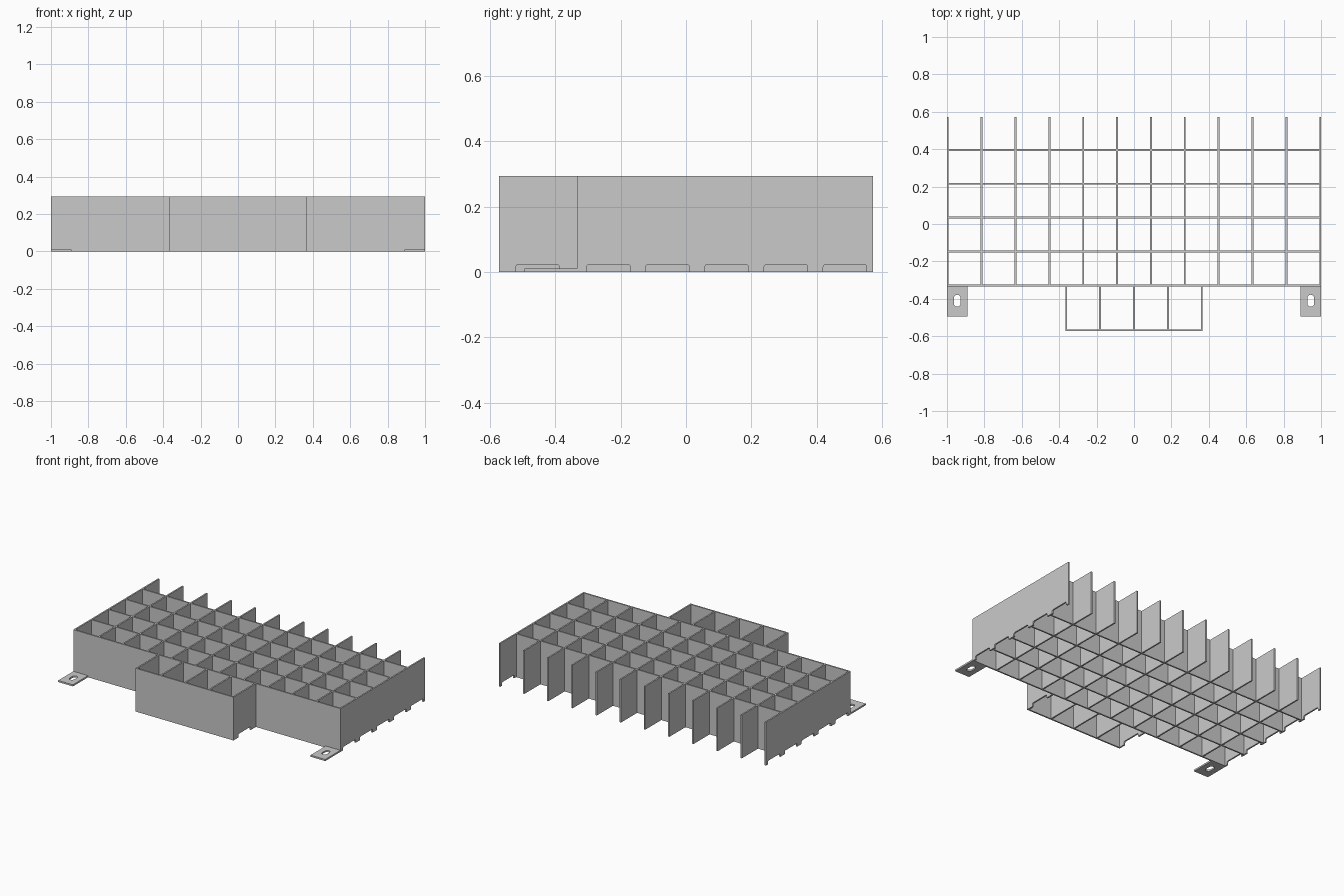
import bpy
import bmesh
from math import sin, cos, pi
from mathutils import Vector

cube = bpy.data.objects.get("Cube")
if cube:
    bpy.data.objects.remove(cube, do_unlink=True)

HEIGHT = 0.293
WALL = 0.01
PITCH = 0.181          # cell size
FRONT = -0.328         # centre line of the main front wall
BACK = 0.573
NOTCH_W, NOTCH_H, NOTCH_R = 0.133, 0.023, 0.008

grey = bpy.data.materials.new("plain grey")
grey.use_nodes = True
grey.diffuse_color = (0.59, 0.59, 0.59, 1)
grey.node_tree.nodes["Principled BSDF"].inputs["Base Color"].default_value = grey.diffuse_color


def finish(name, bm):
    bmesh.ops.recalc_face_normals(bm, faces=bm.faces)
    mesh = bpy.data.meshes.new(name)
    bm.to_mesh(mesh)
    bm.free()
    mesh.materials.append(grey)
    obj = bpy.data.objects.new(name, mesh)
    bpy.context.collection.objects.link(obj)


def push(bm, depth):
    """Give the flat faces of bm a thickness along the depth vector."""
    new = bmesh.ops.extrude_face_region(bm, geom=bm.faces[:], use_keep_orig=True)["geom"]
    bmesh.ops.translate(bm, vec=Vector(depth), verts=[v for v in new if isinstance(v, bmesh.types.BMVert)])


def extrude(name, points, depth):
    bm = bmesh.new()
    bm.faces.new([bm.verts.new(p) for p in points])
    push(bm, depth)
    finish(name, bm)


def arc(cx, cy, r, start, end, steps):
    return [(cx + r * cos(start + (end - start) * i / steps),
             cy + r * sin(start + (end - start) * i / steps)) for i in range(steps + 1)]


def divider(name, x, y0, y1, notches):
    """Wall running front to back, with round-cornered notches in its lower edge."""
    outline = [(y0, HEIGHT), (y0, 0)]
    top = NOTCH_H - NOTCH_R
    for c in notches:
        a, b = c - NOTCH_W / 2, c + NOTCH_W / 2
        outline.append((a, 0))
        outline += arc(a + NOTCH_R, top, NOTCH_R, pi, pi / 2, 3)
        outline += arc(b - NOTCH_R, top, NOTCH_R, pi / 2, 0, 3)
        outline.append((b, 0))
    outline += [(y1, 0), (y1, HEIGHT)]
    extrude(name, [(x - WALL / 2, y, z) for y, z in outline], (WALL, 0, 0))


def cross_wall(name, half, y):
    corners = [(-half, 0), (half, 0), (half, HEIGHT), (-half, HEIGHT)]
    extrude(name, [(x, y - WALL / 2, z) for x, z in corners], (0, WALL, 0))


def divider_row(name, count, y0, y1, notches):
    """Evenly spaced dividers; only the two outer ones are notched."""
    for i in range(count):
        outer = i in (0, count - 1)
        divider(f"{name}_{i + 1}", (i - (count - 1) / 2) * PITCH, y0, y1, notches if outer else [])


# Main grid: eleven cells wide, open at the back
divider_row("divider", 12, FRONT - WALL / 2, BACK, [FRONT + PITCH * (i + 0.5) for i in range(5)])
for i in range(5):
    cross_wall("front_wall" if i == 0 else f"cross_wall_{i}", 1, FRONT + PITCH * i)

# Narrow front bay of four cells
divider_row("bay_divider", 5, -BACK, FRONT, [-0.454])
cross_wall("bay_front_wall", 2 * PITCH + WALL / 2, -BACK + WALL / 2)


# Mounting tabs with a rounded slot
def mounting_tab(name, side):
    cx, cy, r, straight = 0.945 * side, -0.41, 0.018, 0.014
    slot = arc(cx, cy + straight, r, 0, pi, 8) + arc(cx, cy - straight, r, pi, 2 * pi, 8)
    y0, y1 = -0.495, FRONT
    corners = [(cx + 0.055, y0), (cx + 0.055, y1), (cx - 0.055, y1), (cx - 0.055, y0)]
    bm = bmesh.new()
    for loop in (slot, corners):
        verts = [bm.verts.new((x, y, 0)) for x, y in loop]
        for a, b in zip(verts, verts[1:] + verts[:1]):
            bm.edges.new((a, b))
    bmesh.ops.triangle_fill(bm, edges=bm.edges[:], use_beauty=True)
    push(bm, (0, 0, 0.011))
    finish(name, bm)


mounting_tab("left_mounting_tab", 1)
mounting_tab("right_mounting_tab", -1)
